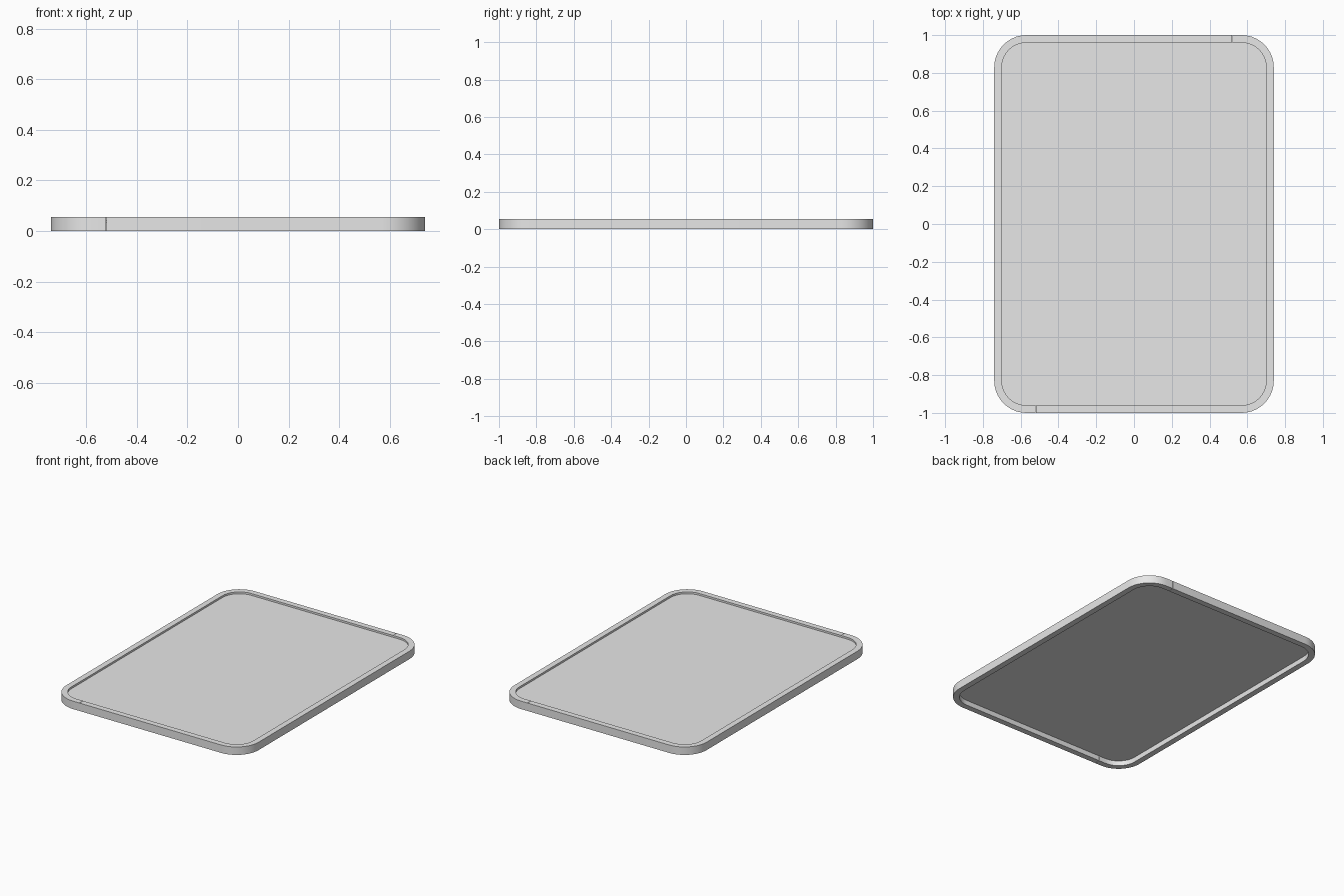
import bpy, bmesh, math
from mathutils import Matrix

cube = bpy.data.objects.get("Cube")
if cube:
    bpy.data.objects.remove(cube, do_unlink=True)

HALF_X, HALF_Y, HEIGHT = 0.74, 1.0, 0.055
RADIUS, RIM = 0.17, 0.04
SEAM_X, GAP = 0.52, 0.001
FLOOR_LOW, FLOOR_TOP = 0.034, 0.042

grey = bpy.data.materials.new("light grey")
grey.use_nodes = True
grey.diffuse_color = (0.8, 0.8, 0.8, 1)
grey.node_tree.nodes["Principled BSDF"].inputs["Base Color"].default_value = (0.8, 0.8, 0.8, 1)


def corner(sx, sy, start, inset, steps=10):
    """Quarter arc running clockwise from the start angle."""
    cx, cy, r = sx * (HALF_X - RADIUS), sy * (HALF_Y - RADIUS), RADIUS - inset
    angles = [math.radians(start - 90 * i / steps) for i in range(steps + 1)]
    return [(cx + r * math.cos(a), cy + r * math.sin(a)) for a in angles]


def finish(bm, name):
    bmesh.ops.recalc_face_normals(bm, faces=bm.faces)
    mesh = bpy.data.meshes.new(name)
    bm.to_mesh(mesh)
    bm.free()
    mesh.materials.append(grey)
    obj = bpy.data.objects.new(name, mesh)
    bpy.context.collection.objects.link(obj)
    bpy.ops.object.select_all(action="DESELECT")
    obj.select_set(True)
    bpy.context.view_layer.objects.active = obj
    bpy.ops.object.shade_smooth_by_angle(angle=math.radians(30))
    return obj


def half_path(inset):
    """Half of the outline, from the back seam around to the front seam."""
    y = HALF_Y - inset
    return ([(SEAM_X + GAP, y)] + corner(1, 1, 90, inset)
            + corner(1, -1, 0, inset) + [(GAP - SEAM_X, -y)])


def rim_half(name, turn):
    """Square section swept along half the outline, capped at both seams."""
    bm = bmesh.new()
    sections = []
    for outer, inner in zip(half_path(0), half_path(RIM)):
        sections.append([bm.verts.new((*p, z)) for p, z in
                         ((outer, 0), (outer, HEIGHT), (inner, HEIGHT), (inner, 0))])
    for a, b in zip(sections, sections[1:]):
        for i in range(4):
            j = (i + 1) % 4
            bm.faces.new((a[i], a[j], b[j], b[i]))
    bm.faces.new(sections[0])
    bm.faces.new(sections[-1])
    bm.transform(Matrix.Rotation(turn, 4, "Z"))
    return finish(bm, name)


# Raised rim in two halves that meet at the front and back seams
rim_half("left_rim", 0)
rim_half("right_rim", math.pi)

# Thin floor panel, recessed from above and deeper from below
bm = bmesh.new()
inset = RIM - 0.002
outline = (corner(1, 1, 90, inset) + corner(1, -1, 0, inset)
           + corner(-1, -1, -90, inset) + corner(-1, 1, 180, inset))
base = bm.faces.new([bm.verts.new((x, y, FLOOR_LOW)) for x, y in outline])
raised = bmesh.ops.extrude_face_region(bm, geom=[base], use_keep_orig=True)["geom"]
bmesh.ops.translate(bm, vec=(0, 0, FLOOR_TOP - FLOOR_LOW),
                    verts=[v for v in raised if isinstance(v, bmesh.types.BMVert)])
finish(bm, "floor_panel")
